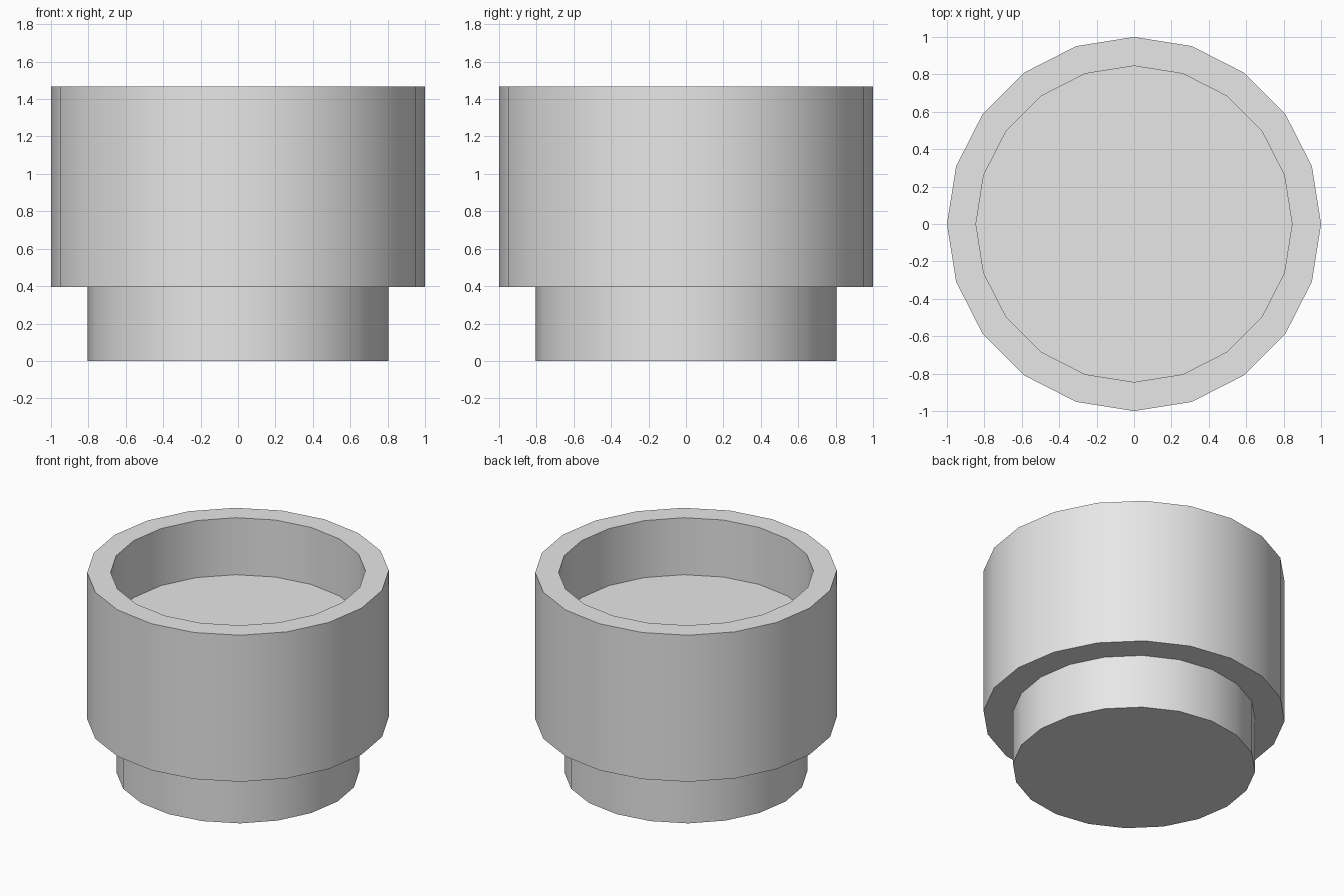
import bpy, bmesh
from math import cos, sin, pi, radians

cube = bpy.data.objects.get("Cube")
if cube:
    bpy.data.objects.remove(cube, do_unlink=True)

SIDES = 20

grey = bpy.data.materials.new("light_grey")
grey.use_nodes = True
colour = (0.8, 0.8, 0.8, 1)
grey.diffuse_color = colour
grey.node_tree.nodes["Principled BSDF"].inputs["Base Color"].default_value = colour


def lathe(name, profile):
    """Turn (radius, height) points round z and cap both ends."""
    bm = bmesh.new()
    rings = [[bm.verts.new((r * cos(2 * pi * i / SIDES), r * sin(2 * pi * i / SIDES), z))
              for i in range(SIDES)] for r, z in profile]
    for low, high in zip(rings, rings[1:]):
        for i in range(SIDES):
            j = (i + 1) % SIDES
            bm.faces.new((low[i], low[j], high[j], high[i]))
    bm.faces.new(rings[0][::-1])
    bm.faces.new(rings[-1])
    bmesh.ops.recalc_face_normals(bm, faces=bm.faces)
    mesh = bpy.data.meshes.new(name)
    bm.to_mesh(mesh)
    bm.free()
    mesh.materials.append(grey)
    obj = bpy.data.objects.new(name, mesh)
    bpy.context.collection.objects.link(obj)
    bpy.ops.object.select_all(action="DESELECT")
    obj.select_set(True)
    bpy.context.view_layer.objects.active = obj
    bpy.ops.object.shade_smooth_by_angle(angle=radians(30))
    return obj


# Narrow foot, wide body, rim, and shallow recess with a flat floor
lathe("stepped_cup", [
    (0.805, 0), (0.805, 0.395),
    (1, 0.395), (1, 1.467),
    (0.845, 1.467), (0.845, 1.05),
])
